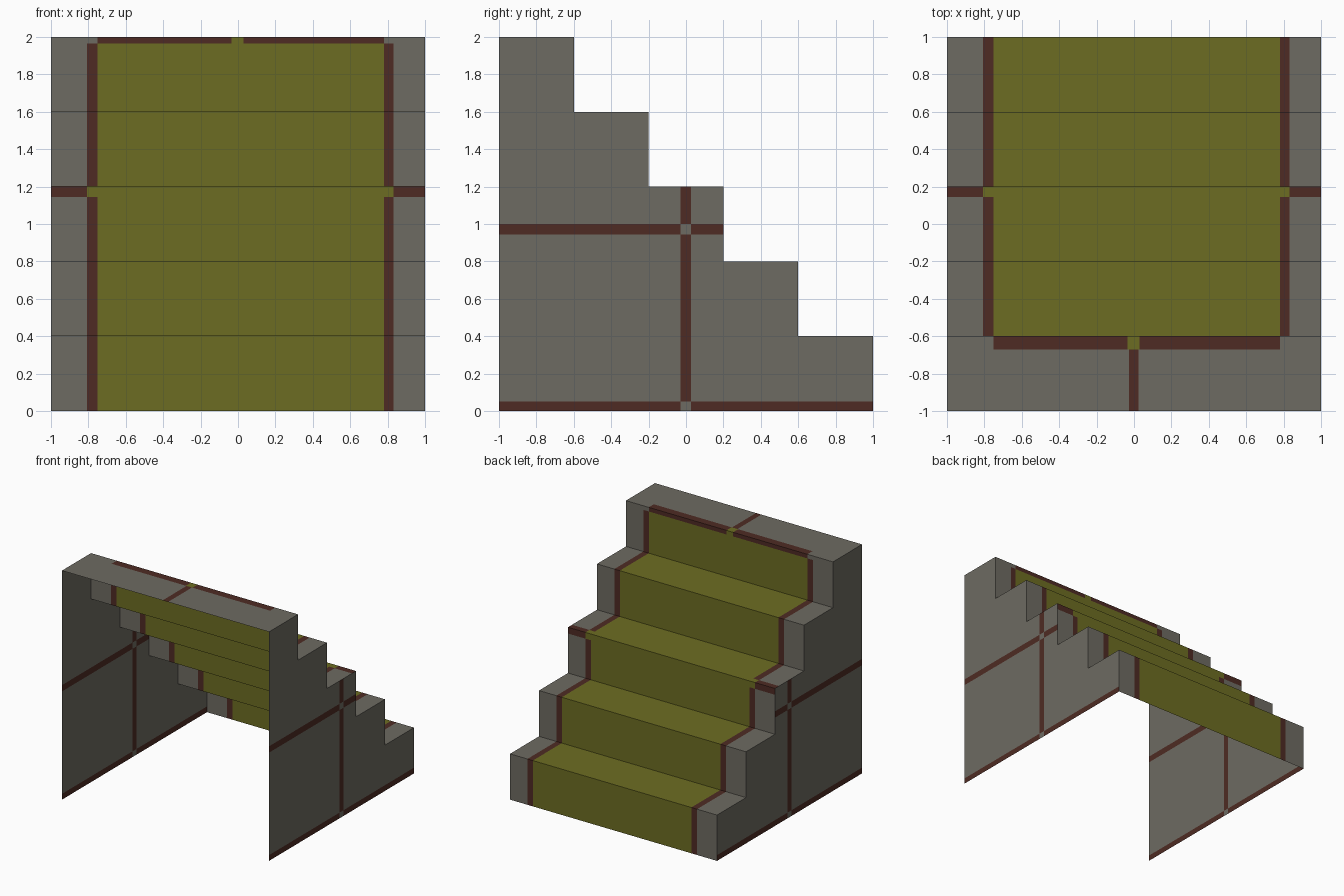
import bpy, bmesh

if "Cube" in bpy.data.objects:
    bpy.data.objects.remove(bpy.data.objects["Cube"])

STEP = 0.4


def material(name, rgb):
    m = bpy.data.materials.new(name)
    m.diffuse_color = (*rgb, 1)
    m.use_nodes = True
    m.node_tree.nodes["Principled BSDF"].inputs["Base Color"].default_value = m.diffuse_color
    return m


MATS = [material("grey_concrete", (0.155, 0.147, 0.122)),
        material("olive_carpet", (0.152, 0.152, 0.016)),
        material("red_brown_trim", (0.077, 0.024, 0.017))]
GREY, OLIVE, RED = range(3)


def sheet(name, patches):
    """Each patch: u cuts, v cuts, (u, v) -> point, (u, v) -> colour or None."""
    bm = bmesh.new()
    for us, vs, place, colour in patches:
        for u0, u1 in zip(us, us[1:]):
            for v0, v1 in zip(vs, vs[1:]):
                c = colour((u0 + u1) / 2, (v0 + v1) / 2)
                if c is None:
                    continue
                corners = ((u0, v0), (u1, v0), (u1, v1), (u0, v1))
                f = bm.faces.new([bm.verts.new(place(*p)) for p in corners])
                f.material_index = c
    bmesh.ops.remove_doubles(bm, verts=bm.verts[:], dist=1e-4)
    me = bpy.data.meshes.new(name)
    bm.to_mesh(me)
    bm.free()
    for m in MATS:
        me.materials.append(m)
    ob = bpy.data.objects.new(name, me)
    bpy.context.collection.objects.link(ob)


# Side walls: stepped outline with trim lines that stop at their crossings
def wall_colour(y, z):
    if z > 2 - STEP * int((y + 1) / STEP):
        return None
    upright = -0.03 < y < 0.027
    band = z < 0.05 or 0.945 < z < 1.0
    return RED if upright != band and (z < 1.2) else GREY


WALL_Y = [-1, -0.6, -0.2, -0.03, 0.027, 0.2, 0.6, 1]
WALL_Z = [0, 0.05, 0.4, 0.8, 0.945, 1, 1.2, 1.6, 2]
sheet("right_wall", [(WALL_Y, WALL_Z, lambda y, z: (1, y, z), wall_colour)])
sheet("left_wall", [(WALL_Y[::-1], WALL_Z, lambda y, z: (-1, y, z), wall_colour)])

# Treads and risers: carpet runner with trim; d is the distance from the nosing
X = [-1, -0.807, -0.752, -0.035, -0.028, 0.024, 0.03, 0.78, 0.832, 1]


def runner_colour(step):
    def colour(x, d):
        inside = -0.752 < x < 0.78
        edge = not inside and -0.807 < x < 0.832
        if step == 2 and d < 0.055:            # cross band on the middle step
            return OLIVE if inside or edge else RED
        return OLIVE if inside else RED if edge else GREY
    return colour


def top_riser_colour(x, d):
    if d < 0.036:
        if not -0.752 < x < 0.78:
            return GREY
        return OLIVE if -0.035 < x < 0.03 else RED
    return runner_colour(4)(x, d)


def top_tread_colour(x, d):
    if d < 0.07:
        return top_riser_colour(x, 0)
    return RED if -0.028 < x < 0.024 else GREY


treads, risers = [], []
for i in range(5):
    y, z = 1 - STEP * i, STEP * (i + 1)
    cuts = [0, 0.055, STEP]
    top = i == 4
    treads.append((X, [STEP, 0.07, 0] if top else cuts[::-1],
                   lambda x, d, y=y, z=z: (x, y - d, z),
                   top_tread_colour if top else runner_colour(i)))
    risers.append((X, [0, 0.036, STEP] if top else cuts,
                   lambda x, d, y=y, z=z: (x, y, z - d),
                   top_riser_colour if top else runner_colour(i)))
risers = [(us[::-1], vs[::-1], p, c) for us, vs, p, c in risers]
risers = [(us[::-1], vs, p, c) for us, vs, p, c in risers]
risers = [(us[::-1], vs, p, c) for us, vs, p, c in risers]
sheet("treads", treads)
sheet("risers", risers)
